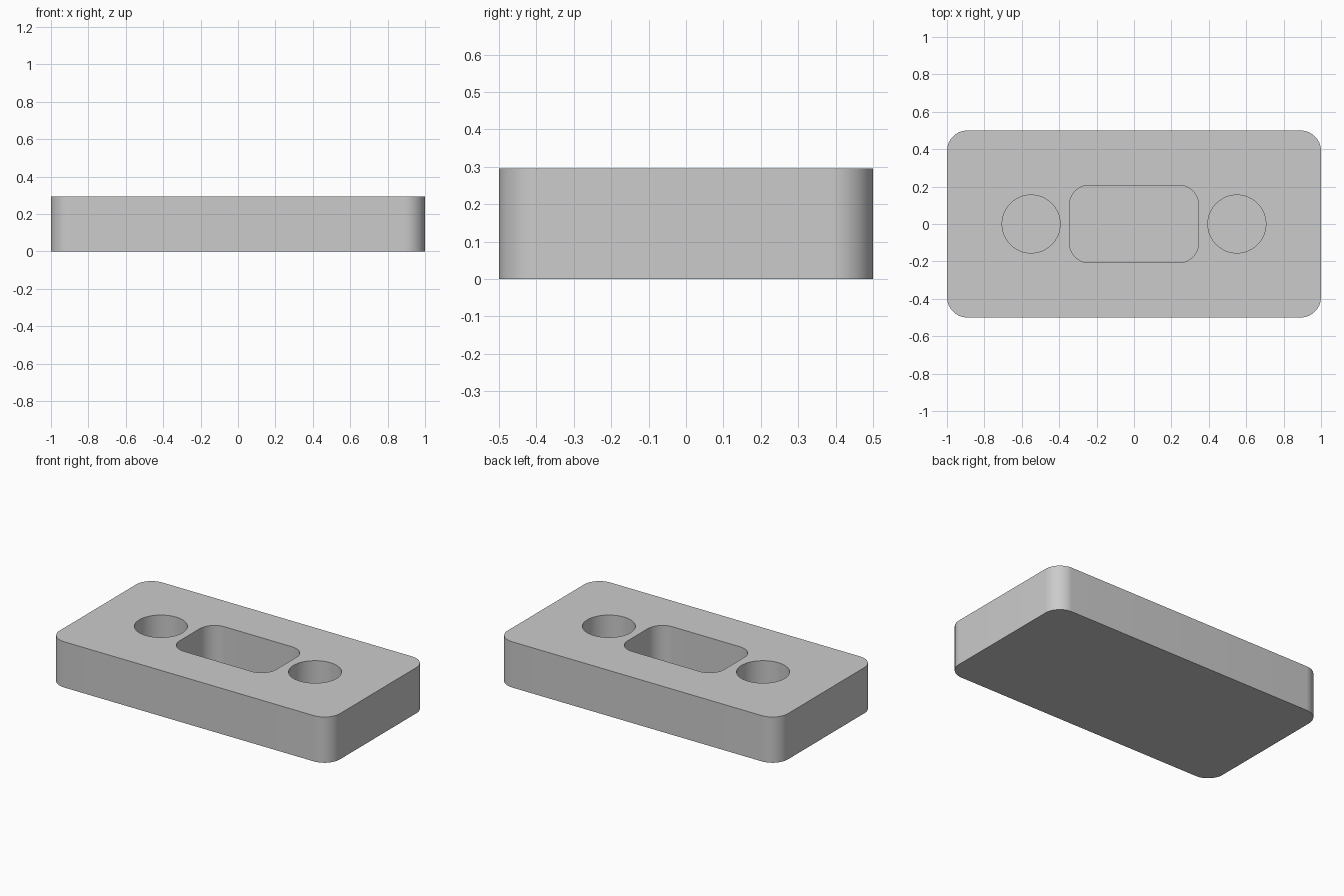
import bpy
import bmesh
from math import pi, cos, sin, radians

HEIGHT = 0.295
FLOOR = 0.04

if "Cube" in bpy.data.objects:
    bpy.data.objects.remove(bpy.data.objects["Cube"], do_unlink=True)

grey = bpy.data.materials.new("light_grey")
grey.use_nodes = True
colour = (0.6, 0.6, 0.6, 1)
grey.diffuse_color = colour
grey.node_tree.nodes["Principled BSDF"].inputs["Base Color"].default_value = colour


def rounded_outline(cx, half_x, half_y, radius, steps=16):
    """Counter-clockwise rounded rectangle, or a circle when radius fills it."""
    points = []
    full_round = radius >= half_x
    for corner, (sx, sy) in enumerate(((1, 1), (-1, 1), (-1, -1), (1, -1))):
        for i in range(steps if full_round else steps + 1):
            a = (corner + i / steps) * pi / 2
            points.append((cx + sx * (half_x - radius) + radius * cos(a),
                           sy * (half_y - radius) + radius * sin(a)))
    return points


def add_wall(bm, outline, base):
    """Wall from base to the top rim, closed at its base; returns rim edges."""
    low = [bm.verts.new((x, y, base)) for x, y in outline]
    high = [bm.verts.new((x, y, HEIGHT)) for x, y in outline]
    n = len(outline)
    for i in range(n):
        j = (i + 1) % n
        bm.faces.new((low[i], low[j], high[j], high[i]))
    bm.faces.new(low)
    return [bm.edges.get((high[i], high[(i + 1) % n])) for i in range(n)]


bm = bmesh.new()
# Outer body
rims = add_wall(bm, rounded_outline(0, 1.0, 0.5, 0.11), 0)
# Central pocket and the two round pockets
rims += add_wall(bm, rounded_outline(0, 0.345, 0.207, 0.105), FLOOR)
for side in (-1, 1):
    rims += add_wall(bm, rounded_outline(side * 0.55, 0.155, 0.155, 0.155), FLOOR)
# Top face around the pockets
bmesh.ops.triangle_fill(bm, edges=rims, use_beauty=True, normal=(0, 0, 1))
bmesh.ops.recalc_face_normals(bm, faces=bm.faces)

mesh = bpy.data.meshes.new("pocketed_block")
bm.to_mesh(mesh)
bm.free()
mesh.materials.append(grey)
block = bpy.data.objects.new("pocketed_block", mesh)
bpy.context.collection.objects.link(block)

bpy.ops.object.select_all(action="DESELECT")
block.select_set(True)
bpy.context.view_layer.objects.active = block
bpy.ops.object.shade_smooth_by_angle(angle=radians(30))
